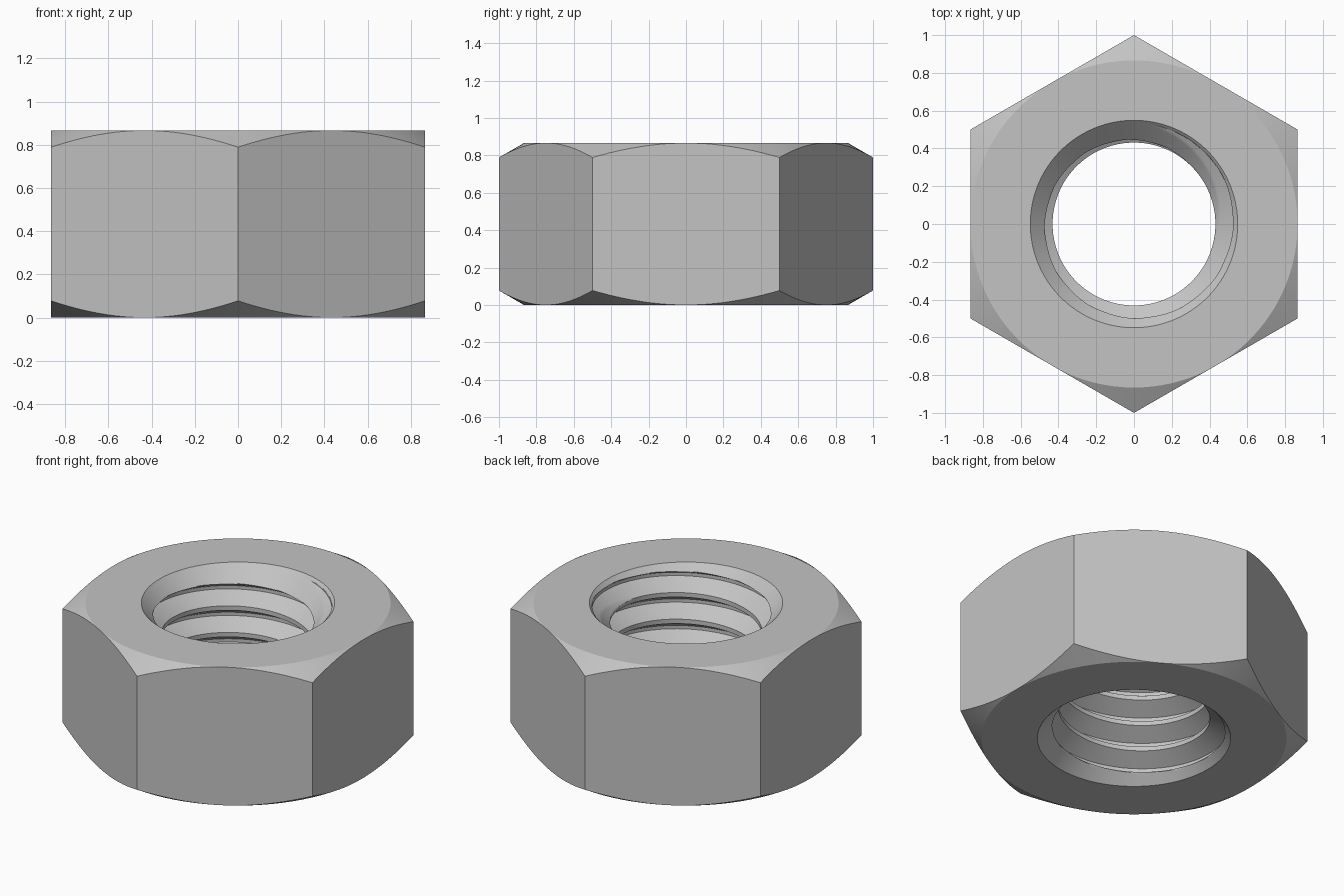
import bpy
import bmesh
from math import pi, cos, sin, tan, radians

if "Cube" in bpy.data.objects:
    bpy.data.objects.remove(bpy.data.objects["Cube"], do_unlink=True)

FLAT = cos(radians(30))        # centre to flat side; corners lie at radius 1
HEIGHT = FLAT
PITCH = HEIGHT / 5.2
MINOR, MAJOR = 0.431, 0.533    # thread crest and root radius
SINK = 0.549                   # countersink radius at both faces
CREST, ROOT = 1 / 12, 7 / 16   # phases where the flank starts and ends
CREST_Z = 0.823                # height of a crest on the right side (-x)
COLUMNS = 144


def span(a, b, n):
    return [a + (b - a) * i / n for i in range(n)]


# Phases along one pitch, with extra rows on the flanks
PHASES = (span(0, CREST, 3) + span(CREST, ROOT, 12) + span(ROOT, 1 - ROOT, 4)
          + span(1 - ROOT, 1 - CREST, 12) + span(1 - CREST, 1, 3))


def thread_radius(phase):
    d = min(phase, 1 - phase)
    t = min(max((d - CREST) / (ROOT - CREST), 0), 1)
    return MINOR + (MAJOR - MINOR) * t


def bore_points(angle):
    """Threaded bore from bottom to top, widened by the countersinks."""
    points = []
    for turn in range(-6, 1):
        for phase in PHASES:
            z = CREST_Z + PITCH * ((angle - pi) / (2 * pi) + turn + phase)
            z = min(max(z, 0), HEIGHT)
            cone = SINK - min(z, HEIGHT - z)
            r = SINK if z in (0, HEIGHT) else max(cone, thread_radius(phase))
            points.append((r, z))
    return points


def outer_points(angle):
    """Chamfered hexagon from top to bottom."""
    r = FLAT / cos((angle + pi / 6) % (pi / 3) - pi / 6)
    drop = (r - FLAT) * tan(radians(30))
    return [(FLAT, HEIGHT), (r, HEIGHT - drop), (r, drop), (FLAT, 0)]


# Sweep the closed cross-section around the axis
bm = bmesh.new()
columns = []
for j in range(COLUMNS + 1):
    a = 2 * pi * j / COLUMNS
    columns.append([bm.verts.new((r * cos(a), r * sin(a), z))
                    for r, z in bore_points(a) + outer_points(a)])
for left, right in zip(columns, columns[1:]):
    for i in range(len(left)):
        bm.faces.new((left[i - 1], right[i - 1], right[i], left[i]))
bmesh.ops.remove_doubles(bm, verts=bm.verts, dist=1e-5)
bmesh.ops.recalc_face_normals(bm, faces=bm.faces)

mesh = bpy.data.meshes.new("hex_nut")
bm.to_mesh(mesh)
bm.free()
nut = bpy.data.objects.new("hex_nut", mesh)
bpy.context.collection.objects.link(nut)

# Plain grey steel
steel = bpy.data.materials.new("grey_steel")
steel.use_nodes = True
colour = (0.55, 0.55, 0.55, 1)
steel.diffuse_color = colour
steel.node_tree.nodes["Principled BSDF"].inputs["Base Color"].default_value = colour
mesh.materials.append(steel)

# Smooth round surfaces, crisp edges
bpy.ops.object.select_all(action="DESELECT")
nut.select_set(True)
bpy.context.view_layer.objects.active = nut
bpy.ops.object.shade_smooth_by_angle(angle=radians(28))
